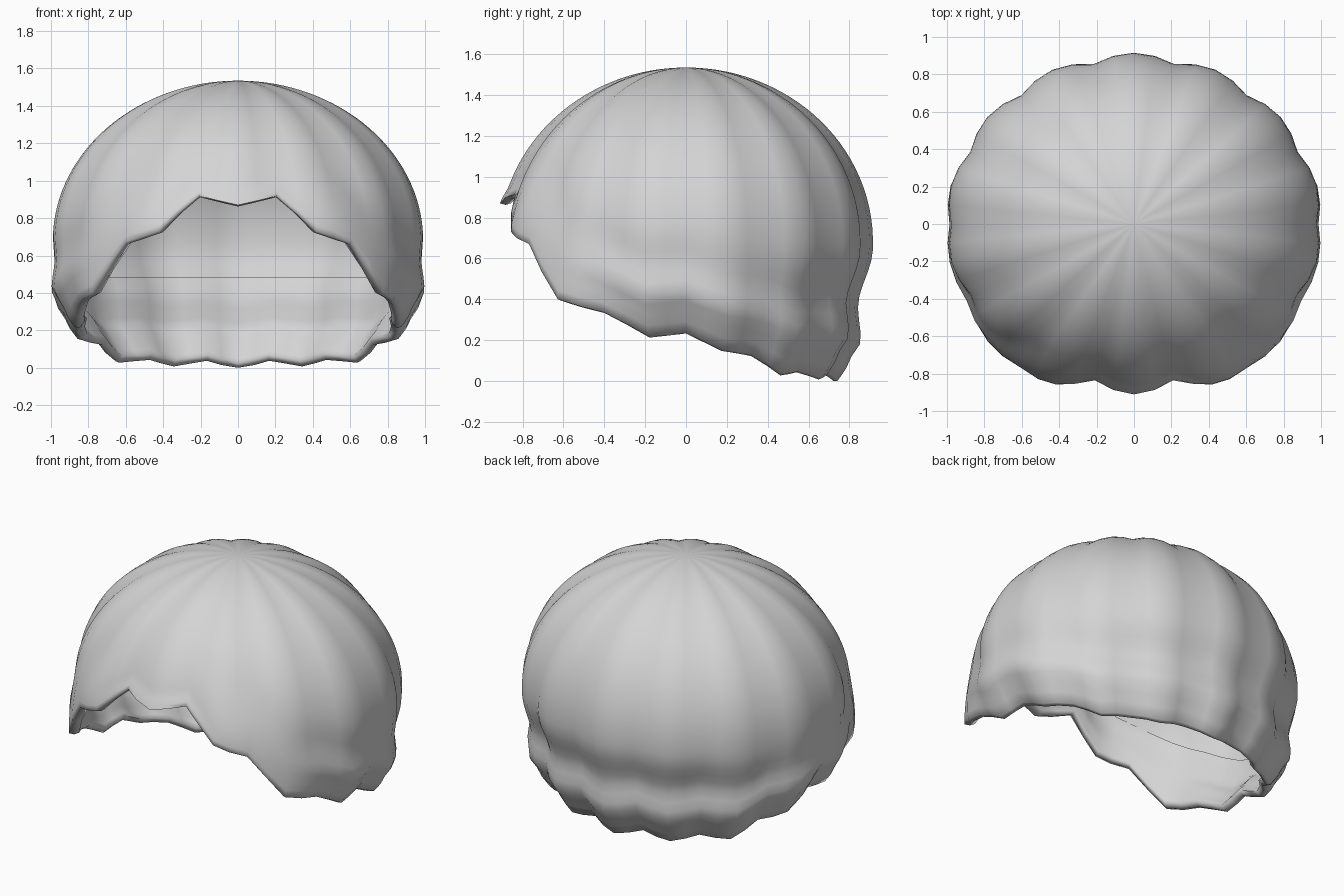
import bpy, bmesh
from math import sin, cos, pi, sqrt, radians

if "Cube" in bpy.data.objects:
    bpy.data.objects.remove(bpy.data.objects["Cube"])

COLS, ROWS, LINING_ROWS = 56, 40, 14
TOP, WAIST = 1.535, 0.68
WALL = 0.06

# Hem height at each scallop tip and groove, from the front round to the back
HEM = [0.87, 0.92, 0.73, 0.67, 0.40, 0.34, 0.22, 0.24,
       0.155, 0.13, 0.035, 0.05, 0.015, 0.045, 0.0]
# Rolled hem: height above the edge, outward offset
ROLL = [(0, -0.12), (0.04, -0.085), (0.12, -0.045), (0.19, 0.008),
        (0.27, 0), (0.34, -0.012), (0.5, 0)]


def ramp(v, lo, hi):
    t = max(0, min(1, (v - lo) / (hi - lo)))
    return t * t * (3 - 2 * t)


def roll(d):
    for (d0, o0), (d1, o1) in zip(ROLL, ROLL[1:]):
        if d <= d1:
            return o0 + (o1 - o0) * (d - d0) / (d1 - d0)
    return 0


def angle_from_front(col):
    return min(col, COLS - col) / COLS * 360


def hem_height(col):
    k = min(col, COLS - col) / 2
    i = min(int(k), len(HEM) - 2)
    return HEM[i] + (HEM[i + 1] - HEM[i]) * (k - i)


def lining_top(col):
    """Height where the folded-in lining meets the skin."""
    return 0.485 + 0.6 * (1 - ramp(angle_from_front(col), 0, 110))


def point(col, z, wall=0):
    """Point on the skin at a height, moved inwards by the wall thickness."""
    b = 2 * pi * col / COLS
    side = angle_from_front(col)
    d = z - hem_height(col)
    # Dome above the waist, straight wall below it
    e = max(0, (z - WAIST) / (TOP - WAIST))
    rho = sqrt(max(0, 1 - e * e))
    # Flare of the hem at the temples
    flare = ramp(side, 16, 34) * (1 - ramp(side, 56, 80)) * (1 - ramp(d, 0, 0.4))
    # Grooves between the fourteen lobes
    groove = 1 - abs(cos(7 * b))
    depth = (0.027 + 0.02 * abs(cos(b))) * (1 - 0.7 * flare)
    r = 1.004 * rho - depth * groove * rho ** 0.5 * (1.5 - 0.6 * rho)
    # Rolled hem on sides and back, small flares along the brow
    r += ramp(side, 45, 85) * roll(d) + 0.045 * flare
    r += 0.02 * (1 - ramp(side, 10, 30)) * (1 - ramp(d, 0, 0.09))
    r -= 0.07 * ramp(side, 95, 150) * (1 - ramp(z, 0.38, 0.65))
    b -= 0.05 * flare * (1 if col < COLS / 2 else -1)
    r *= 1 - wall
    return r * sin(b), -r * cos(b) * 0.912, z


def skin_point(col, row):
    hem = hem_height(col)
    return point(col, hem + (TOP - hem) * cos(row / ROWS * pi / 2))


def lining_point(col, row):
    t = row / LINING_ROWS
    hem, top = hem_height(col), lining_top(col)
    lift = 0.025 * ramp(angle_from_front(col), 45, 85) * ramp(t, 0.6, 1)
    x, y, z = point(col, top + (hem - top) * t, 0.012 + (WALL - 0.012) * ramp(t, 0, 0.7))
    return x, y, z + lift


def bridge(bm, up, low):
    for c in range(COLS):
        n = (c + 1) % COLS
        bm.faces.new((up[c], low[c], low[n], up[n]))


def rings(bm, place, rows):
    loops = [[bm.verts.new(place(c, r)) for c in range(COLS)] for r in rows]
    for up, low in zip(loops, loops[1:]):
        bridge(bm, up, low)
    return loops


bm = bmesh.new()
# Outer skin with its crown
skin = rings(bm, skin_point, range(1, ROWS + 1))
crown = bm.verts.new((0, 0, TOP))
for c in range(COLS):
    bm.faces.new((crown, skin[0][c], skin[0][(c + 1) % COLS]))

# Folded-in lining, and the rounded rim joining it to the skin
lining = rings(bm, lining_point, range(LINING_ROWS, -1, -1))
rim = []
for o, i in zip(skin[-1], lining[0]):
    mid = (o.co + i.co) / 2
    mid.z = max(0, min(o.co.z, i.co.z) - 0.008)
    rim.append(bm.verts.new(mid))
bridge(bm, skin[-1], rim)
bridge(bm, rim, lining[0])

mesh = bpy.data.meshes.new("scalloped_cap")
bm.to_mesh(mesh)
bm.free()
cap = bpy.data.objects.new("scalloped_cap", mesh)
bpy.context.collection.objects.link(cap)

# Single light grey material
grey = bpy.data.materials.new("light grey")
grey.use_nodes = True
colour = (0.66, 0.66, 0.66, 1)
grey.diffuse_color = colour
grey.node_tree.nodes["Principled BSDF"].inputs["Base Color"].default_value = colour
mesh.materials.append(grey)

bpy.ops.object.select_all(action="DESELECT")
cap.select_set(True)
bpy.context.view_layer.objects.active = cap
bpy.ops.object.shade_smooth_by_angle(angle=radians(85))
